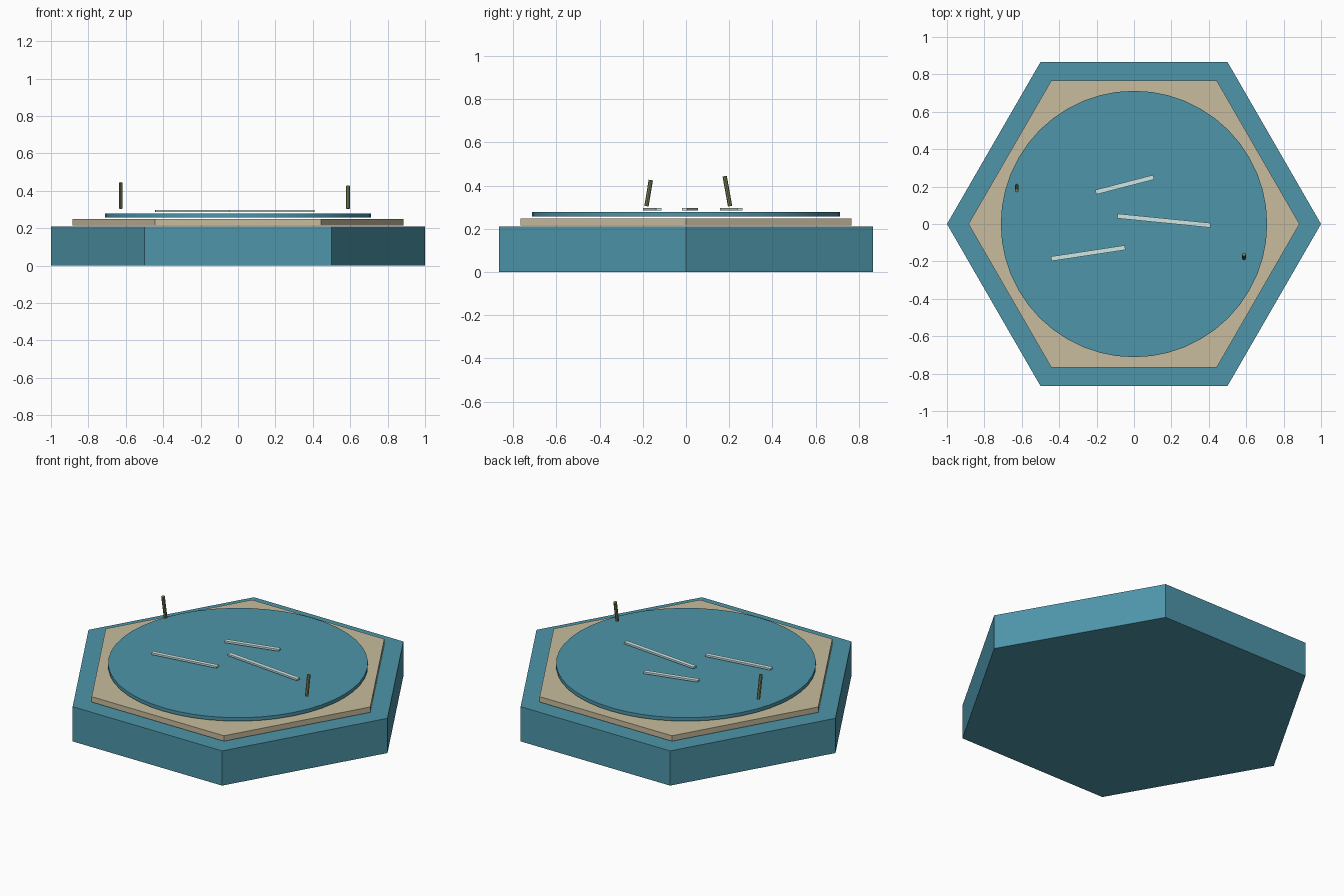
import bpy
from math import radians, hypot, atan2
from mathutils import Vector

if "Cube" in bpy.data.objects:
    bpy.data.objects.remove(bpy.data.objects["Cube"])


def material(name, rgb):
    m = bpy.data.materials.new(name)
    m.diffuse_color = (*rgb, 1)
    m.use_nodes = True
    m.node_tree.nodes["Principled BSDF"].inputs["Base Color"].default_value = m.diffuse_color
    return m


BLUE = material("water_blue", (0.075, 0.30, 0.40))
SAND = material("sand", (0.58, 0.50, 0.34))
FOAM = material("foam", (0.62, 0.80, 0.80))
REED = material("reed_green", (0.20, 0.23, 0.10))


def prism(name, sides, radius, z0, z1, mat, turn=0):
    bpy.ops.mesh.primitive_cylinder_add(
        vertices=sides, radius=radius, depth=z1 - z0,
        location=(0, 0, (z0 + z1) / 2), rotation=(0, 0, turn))
    ob = bpy.context.object
    ob.name = name
    ob.data.materials.append(mat)
    return ob


# Hexagonal tile, sandy bank and round water surface (corners on the x axis)
prism("tile_base", 6, 1.0, 0, 0.21, BLUE, radians(30))
prism("sand_bank", 6, 0.885, 0.215, 0.248, SAND, radians(30))
water = prism("water_surface", 48, 0.712, 0.257, 0.278, BLUE)
bpy.ops.object.shade_smooth_by_angle()

# Pale ripple bars lying just above the water: x, y, length, angle
ripples = [(-0.05, 0.21, 0.32, 14.5), (0.16, 0.018, 0.50, -5.7),
           (-0.245, -0.156, 0.40, 8.6)]
for i, (x, y, length, angle) in enumerate(ripples):
    bpy.ops.mesh.primitive_cube_add(
        size=1, location=(x, y, 0.291), rotation=(0, 0, radians(angle)))
    bar = bpy.context.object
    bar.name = f"ripple_{i + 1}"
    bar.scale = (length, 0.025, 0.011)
    bar.data.materials.append(FOAM)

# Leaning reeds: bottom and top points
reeds = [((-0.627, 0.204, 0.305), (-0.627, 0.179, 0.444)),
         ((0.588, -0.183, 0.305), (0.588, -0.163, 0.426))]
for i, (a, b) in enumerate(reeds):
    a, b = Vector(a), Vector(b)
    d = b - a
    bpy.ops.mesh.primitive_cylinder_add(
        vertices=8, radius=0.01, depth=d.length, location=(a + b) / 2,
        rotation=d.to_track_quat('Z', 'Y').to_euler())
    bpy.context.object.name = f"reed_{i + 1}"
    bpy.context.object.data.materials.append(REED)
